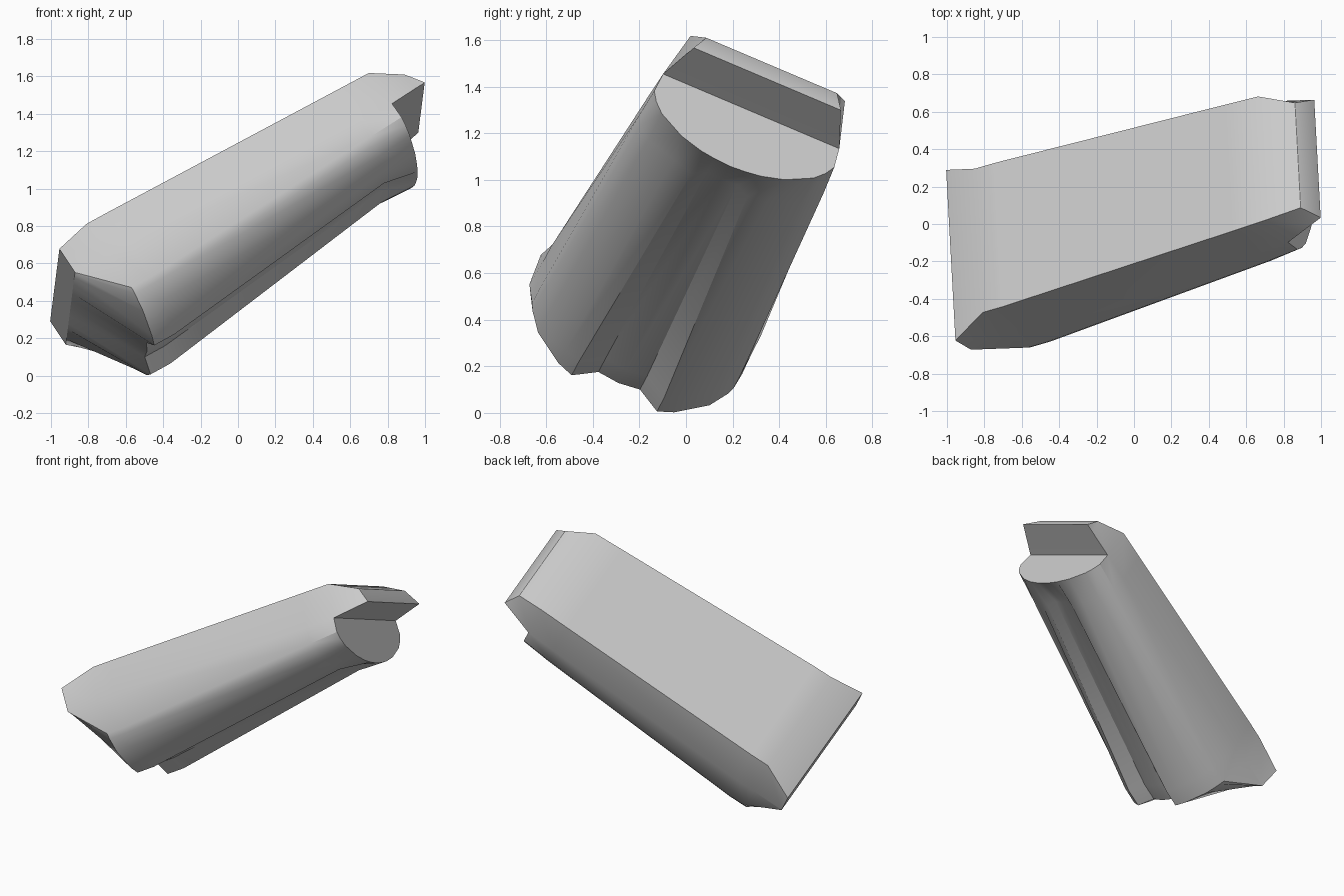
import bpy
import bmesh
import math
from mathutils import Vector

cube = bpy.data.objects.get("Cube")
if cube:
    bpy.data.objects.remove(cube, do_unlink=True)

# Leaning frame of the bar: along its length, across it, and out of its flat top
ALONG = Vector((0.85, 0.247, 0.466)).normalized()
ACROSS = Vector((0.05, -0.92, 0.39)).normalized()
OUT = ACROSS.cross(ALONG)
MIDDLE = 0.2915

# Half sections (half width, height): top edge, flank, rounded belly, rib, groove
big_end = [(.418, .923), (.49, .688), (.47, .469), (.456, .434), (.40, .344),
           (.27, .242), (.199, .212), (.097, .28), (0, .268)]
neck = [(.368, .923), (.422, .69), (.43, .58), (.41, .535), (.355, .485),
        (.22, .442), (.13, .414), (.07, .45), (0, .445)]
small_end = [(.36, .923), (.411, .692), (.42, .596), (.395, .55), (.354, .505),
             (.24, .44), (.14, .41), (.07, .40), (0, .395)]
# The big end is undercut, so its belly flattens to one height at the tip
tip = [(.496, .847)] + [(w * 1.055, .688) for w, h in big_end[2:]]
tip.insert(1, (.496, .69))

bm = bmesh.new()


def ring(u, half):
    """Mirrored open section, from one top edge under the belly to the other."""
    full = half + [(-w, h) for w, h in reversed(half) if w > 0]
    return [bm.verts.new(ALONG * u + ACROSS * (w + MIDDLE) + OUT * h) for w, h in full]


def bridge(a, b):
    """Skin two matching sections, closing across the top."""
    for i in range(len(a)):
        j = (i + 1) % len(a)
        bm.faces.new((a[i], a[j], b[j], b[i]))


# Main body
stations = [(-.647, tip), (-.425, big_end), (-.30, big_end), (1.15, neck), (1.355, small_end)]
rings = [ring(u, half) for u, half in stations]
for a, b in zip(rings, rings[1:]):
    bridge(a, b)
bm.faces.new(rings[0])

# Rounded end face below the lip
last = rings[-1]
bm.faces.new(last[1:-1])

# Overhanging lip
root = [last[0], last[1], last[-2], last[-1]]
shoulder = ring(1.53, [(.305, .837), (.36, .721)])
edge = ring(1.588, [(.342, .733), (.343, .730)])
bridge(root, shoulder)
bridge(shoulder, edge)
bm.faces.new(edge)

bmesh.ops.remove_doubles(bm, verts=bm.verts, dist=0.0005)
bmesh.ops.recalc_face_normals(bm, faces=bm.faces)
mesh = bpy.data.meshes.new("grooved_bar")
bm.to_mesh(mesh)
bm.free()

bar = bpy.data.objects.new("grooved_bar", mesh)
bpy.context.collection.objects.link(bar)

grey = bpy.data.materials.new("light_grey")
grey.use_nodes = True
grey.diffuse_color = (0.6, 0.6, 0.6, 1)
grey.node_tree.nodes["Principled BSDF"].inputs["Base Color"].default_value = (0.6, 0.6, 0.6, 1)
mesh.materials.append(grey)

bpy.ops.object.select_all(action='DESELECT')
bar.select_set(True)
bpy.context.view_layer.objects.active = bar
bpy.ops.object.shade_smooth_by_angle(angle=math.radians(30))
